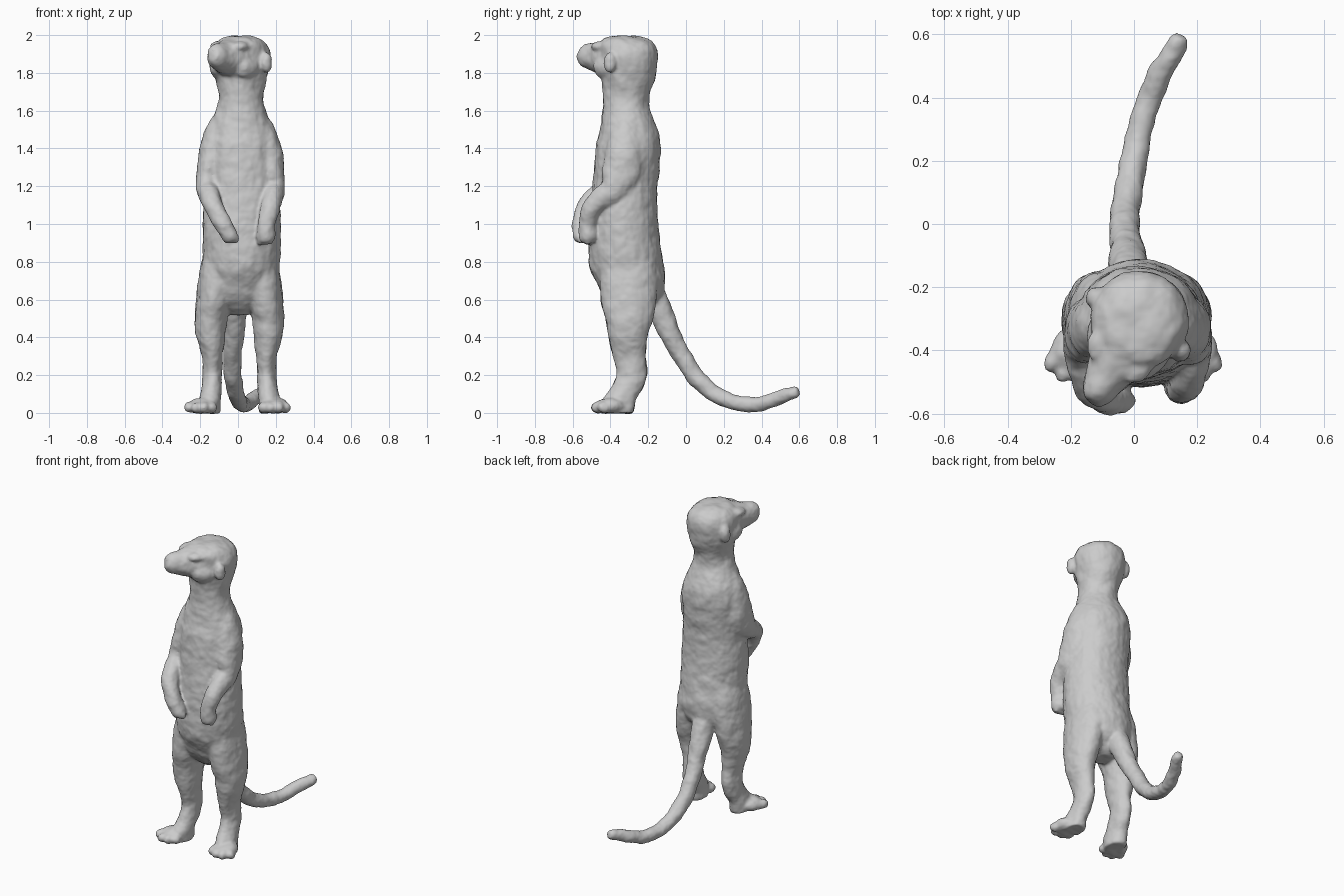
import bpy, bmesh, math
from mathutils import Vector, Matrix

bm = bmesh.new()


def spline(points, steps=5):
    """Catmull-Rom through tuples of any length."""
    p = [Vector(q) for q in points]
    p = [2 * p[0] - p[1]] + p + [2 * p[-1] - p[-2]]
    out = []
    for i in range(1, len(p) - 2):
        a, b, c, d = p[i - 1:i + 3]
        for k in range(steps):
            t = k / steps
            out.append(0.5 * (2 * b + (c - a) * t + (2 * a - 5 * b + 4 * c - d) * t * t
                              + (3 * b - a - 3 * c + d) * t ** 3))
    return out + [p[-2]]


def loft(points, flat=False, sides=24):
    """Closed tube through (x, y, z, radius_x, radius_other); flat keeps rings horizontal."""
    pts = spline([(q if len(q) == 5 else (*q, q[3])) for q in points])
    rings = []
    for i, q in enumerate(pts):
        c = Vector(q[:3])
        t = Vector(pts[min(i + 1, len(pts) - 1)][:3]) - Vector(pts[max(i - 1, 0)][:3])
        t = Vector((0, 0, 1)) if flat else t.normalized()
        u = (Vector((1, 0, 0)) - t * t.x).normalized()
        v = t.cross(u)
        rings.append([bm.verts.new(c + u * q[3] * math.cos(a) + v * q[4] * math.sin(a))
                      for a in (2 * math.pi * k / sides for k in range(sides))])
    for r0, r1 in zip(rings, rings[1:]):
        for k in range(sides):
            n = (k + 1) % sides
            bm.faces.new((r0[k], r0[n], r1[n], r1[k]))
    bm.faces.new(rings[0][::-1])
    bm.faces.new(rings[-1])


def blob(center, radii, yaw=0.0, mesh=None):
    m = Matrix.Translation(center) @ Matrix.Rotation(yaw, 4, 'Z') @ Matrix.Diagonal((*radii, 1))
    bmesh.ops.create_uvsphere(mesh or bm, u_segments=20, v_segments=12, radius=1, matrix=m)


# Torso, neck and skull
loft([(.005, -.28, .52, .05, .06), (.008, -.285, .56, .13, .11), (.01, -.285, .62, .185, .155),
      (.013, -.295, .70, .200, .185), (.018, -.318, .80, .203, .197), (.02, -.33, 1.0, .208, .182),
      (.018, -.322, 1.2, .195, .172), (.015, -.305, 1.4, .195, .172), (.012, -.302, 1.5, .175, .153),
      (.015, -.316, 1.6, .132, .127), (.018, -.318, 1.68, .116, .122), (.017, -.306, 1.75, .132, .137),
      (.017, -.302, 1.83, .150, .151), (.017, -.303, 1.90, .154, .154), (.015, -.31, 1.95, .138, .145),
      (.013, -.32, 1.98, .105, .115), (.012, -.32, 1.994, .06, .07)], flat=True)

# Muzzle, turned to one side
head = Vector((.02, -.31, 0))
f = Vector((-.525, -.851, 0))
s = Vector((.851, -.525, 0))
yaw = math.atan2(s.y, s.x)
loft([(*(head + f * d)[:2], z, r, h) for d, z, r, h in
      [(0, 1.875, .12, .11), (.10, 1.878, .115, .108), (.16, 1.882, .088, .092),
       (.22, 1.887, .064, .072), (.265, 1.892, .052, .060), (.295, 1.898, .030, .040)]])

# Ears, brow ridges and cheeks
for k in (-1, 1):
    blob(head + s * k * .162 + f * .01 + Vector((0, 0, 1.855)), (.028, .034, .055), yaw)
    blob(head + s * k * .068 + f * .12 + Vector((0, 0, 1.94)), (.045, .06, .026), yaw)
    blob(head + s * k * .07 + f * .07 + Vector((0, 0, 1.83)), (.068, .09, .07), yaw)

# Hind legs and feet
for k in (-1, 1):
    def m(x):
        return k * x + .008
    loft([(m(x), y, z, rx, ry) for x, y, z, rx, ry in
          [(.10, -.30, .92, .06, .10), (.115, -.305, .78, .092, .145), (.127, -.304, .66, .096, .152),
           (.143, -.302, .56, .090, .142),
           (.153, -.302, .48, .084, .122), (.153, -.309, .40, .074, .104), (.142, -.300, .30, .055, .088),
           (.143, -.285, .21, .051, .079), (.148, -.315, .13, .052, .084),
           (.158, -.355, .065, .058, .088), (.163, -.36, .0, .060, .08)]], flat=True)
    foot = -.022 if k < 0 else 0
    blob((m(.182) + foot / 2, -.395, .035), (.075, .085, .045), k * .4)
    for x, y in ((.125, -.44), (.163, -.465), (.207, -.465), (.243, -.432)):
        blob((m(x) + foot, y, .028), (.027, .04, .03), k * (x - .12) * 4)

# Front legs, each posed on its own
arms = [
    [(.10, -.31, 1.56, .05), (.13, -.315, 1.48, .07, .09), (.165, -.33, 1.35, .075, .1),
     (.180, -.35, 1.25, .066, .1), (.188, -.385, 1.18, .058, .075), (.183, -.45, 1.135, .053, .06),
     (.168, -.505, 1.08, .05), (.150, -.52, .99, .047), (.147, -.518, .93, .05), (.145, -.515, .90, .035)],
    [(-.08, -.31, 1.56, .05), (-.105, -.32, 1.48, .07, .09), (-.138, -.33, 1.35, .075, .1),
     (-.155, -.35, 1.25, .066, .1), (-.163, -.40, 1.19, .058, .07), (-.152, -.475, 1.145, .054, .058),
     (-.122, -.535, 1.08, .05), (-.078, -.555, 1.0, .048), (-.047, -.553, .94, .046), (-.037, -.55, .91, .035)]]
for path in arms:
    loft(path)
    x, y, z = path[-1][:3]
    for i in (-1, 0, 1):
        blob((x + i * .026, y - .006, z + .012), (.016, .022, .026))

# Tail
loft([(-.005, -.21, .70, .06), (-.015, -.15, .57, .066), (-.022, -.08, .41, .054), (-.03, -.012, .285, .049),
      (-.025, .062, .18, .047), (-.005, .17, .09, .044), (.012, .27, .05, .041), (.042, .38, .046, .039),
      (.085, .48, .077, .037), (.135, .565, .105, .033), (.15, .594, .113, .024)])

# Flat soles
for v in bm.verts:
    v.co.z = max(v.co.z, 0)
bmesh.ops.recalc_face_normals(bm, faces=bm.faces)


def make_object(name, mesh_data):
    me = bpy.data.meshes.new(name)
    mesh_data.to_mesh(me)
    mesh_data.free()
    ob = bpy.data.objects.new(name, me)
    bpy.context.collection.objects.link(ob)
    for p in me.polygons:
        p.use_smooth = True
    return ob


# Fuse all parts into one skin with a lightly uneven coat
body = make_object("body", bm)
fuse = body.modifiers.new("fuse", 'REMESH')
fuse.mode = 'VOXEL'
fuse.voxel_size = .009
fuse.use_smooth_shade = True
soft = body.modifiers.new("soften", 'SMOOTH')
soft.factor = .5
soft.iterations = 9
fur = bpy.data.textures.new("fur", 'CLOUDS')
fur.noise_scale = .07
coat = body.modifiers.new("coat", 'DISPLACE')
coat.texture = fur
coat.strength = .014
coat.mid_level = .45

# Eyes and nose, barely standing out
for k, side in ((-1, "left"), (1, "right")):
    eye = bmesh.new()
    blob(head + s * k * .079 + f * .142 + Vector((0, 0, 1.915)), (.014, .014, .012), yaw, eye)
    make_object("eye_" + side, eye)
nose = bmesh.new()
blob(head + f * .278 + Vector((0, 0, 1.915)), (.024, .016, .017), yaw, nose)
make_object("nose", nose)
